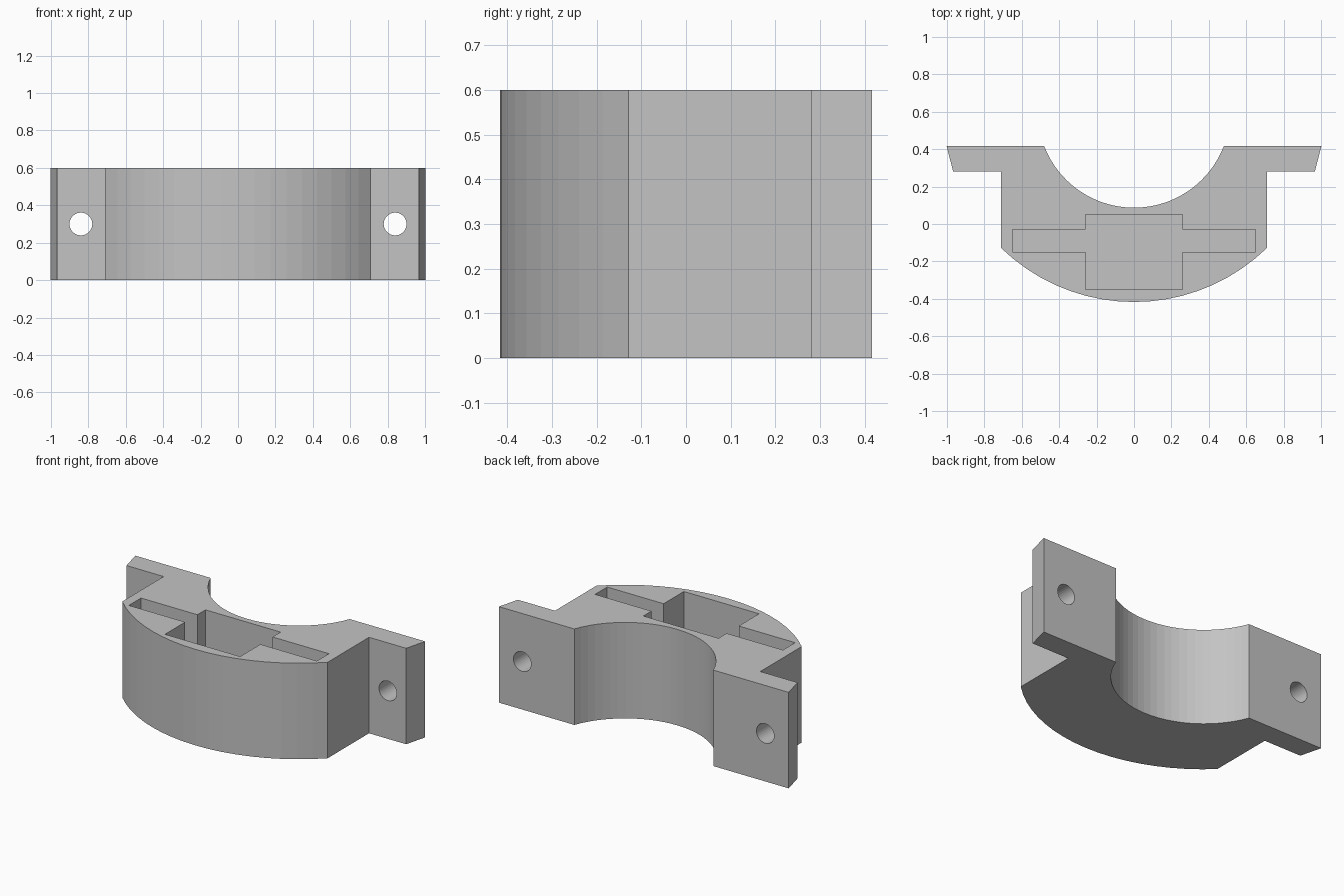
import bpy
import bmesh
from math import asin, cos, pi, sin, sqrt
from mathutils import Matrix, Vector

if "Cube" in bpy.data.objects:
    bpy.data.objects.remove(bpy.data.objects["Cube"])

HEIGHT = 0.6
BACK = 0.417              # mating face
FLANGE_FRONT = 0.28
BODY_HALF = 0.71
CENTRE_Y = 0.602          # shared centre of both arcs
OUTER_R, INNER_R = 1.019, 0.515
FLOOR = 0.06              # thickness under the pocket


def extrude_outline(name, points, z0, z1):
    """Closed counter-clockwise outline raised into a prism."""
    bm = bmesh.new()
    base = bm.faces.new([bm.verts.new((x, y, z0)) for x, y in points])
    top = bmesh.ops.extrude_face_region(bm, geom=[base])["geom"]
    bmesh.ops.translate(bm, vec=(0, 0, z1 - z0),
                        verts=[v for v in top if isinstance(v, bmesh.types.BMVert)])
    bmesh.ops.recalc_face_normals(bm, faces=bm.faces)
    return add_object(name, bm)


def add_object(name, bm):
    mesh = bpy.data.meshes.new(name)
    bm.to_mesh(mesh)
    bm.free()
    obj = bpy.data.objects.new(name, mesh)
    bpy.context.collection.objects.link(obj)
    return obj


def arc(radius, half_angle, steps):
    """Arc bulging to the front, from left (-x) to right (+x)."""
    angles = [half_angle * (2 * i / steps - 1) for i in range(steps + 1)]
    return [(radius * sin(a), CENTRE_Y - radius * cos(a)) for a in angles]


def cut(target, cutter):
    cutter.hide_render = True
    mod = target.modifiers.new("cut", 'BOOLEAN')
    mod.operation = 'DIFFERENCE'
    mod.solver = 'EXACT'
    mod.object = cutter
    bpy.context.view_layer.objects.active = target
    bpy.ops.object.modifier_apply(modifier=mod.name)
    bpy.data.objects.remove(cutter)


# Bracket body: outer arc, side steps, flanges and the round saddle
def outer_x(y):
    return sqrt(OUTER_R ** 2 - (CENTRE_Y - y) ** 2)


right_side = [(BODY_HALF, FLANGE_FRONT), (outer_x(FLANGE_FRONT), FLANGE_FRONT),
              (outer_x(BACK), BACK)]
left_side = [(-x, y) for x, y in reversed(right_side)]
saddle_half = pi / 2 - asin((CENTRE_Y - BACK) / INNER_R)
outline = (arc(OUTER_R, asin(BODY_HALF / OUTER_R), 18) + right_side
           + arc(INNER_R, saddle_half, 28)[::-1] + left_side)
bracket = extrude_outline("clamp_bracket", outline, 0, HEIGHT)

# Cross-shaped pocket open at the top
half_cross = [(0.26, -0.35), (0.26, -0.15), (0.65, -0.15),
              (0.65, -0.03), (0.26, -0.03), (0.26, 0.05)]
cross = half_cross + [(-x, y) for x, y in reversed(half_cross)]
cut(bracket, extrude_outline("pocket_cutter", cross, FLOOR, HEIGHT + 0.1))

# Bolt holes through the flanges
for side in (-1, 1):
    bm = bmesh.new()
    place = Matrix.Translation(Vector((side * 0.84, 0.35, HEIGHT / 2)))
    bmesh.ops.create_cone(bm, cap_ends=True, segments=32, radius1=0.061,
                          radius2=0.061, depth=0.4,
                          matrix=place @ Matrix.Rotation(pi / 2, 4, 'X'))
    cut(bracket, add_object("hole_cutter", bm))

# Plain grey material
grey = bpy.data.materials.new("plain_grey")
grey.use_nodes = True
colour = (0.55, 0.55, 0.55, 1)
grey.diffuse_color = colour
grey.node_tree.nodes["Principled BSDF"].inputs["Base Color"].default_value = colour
bracket.data.materials.clear()
bracket.data.materials.append(grey)
